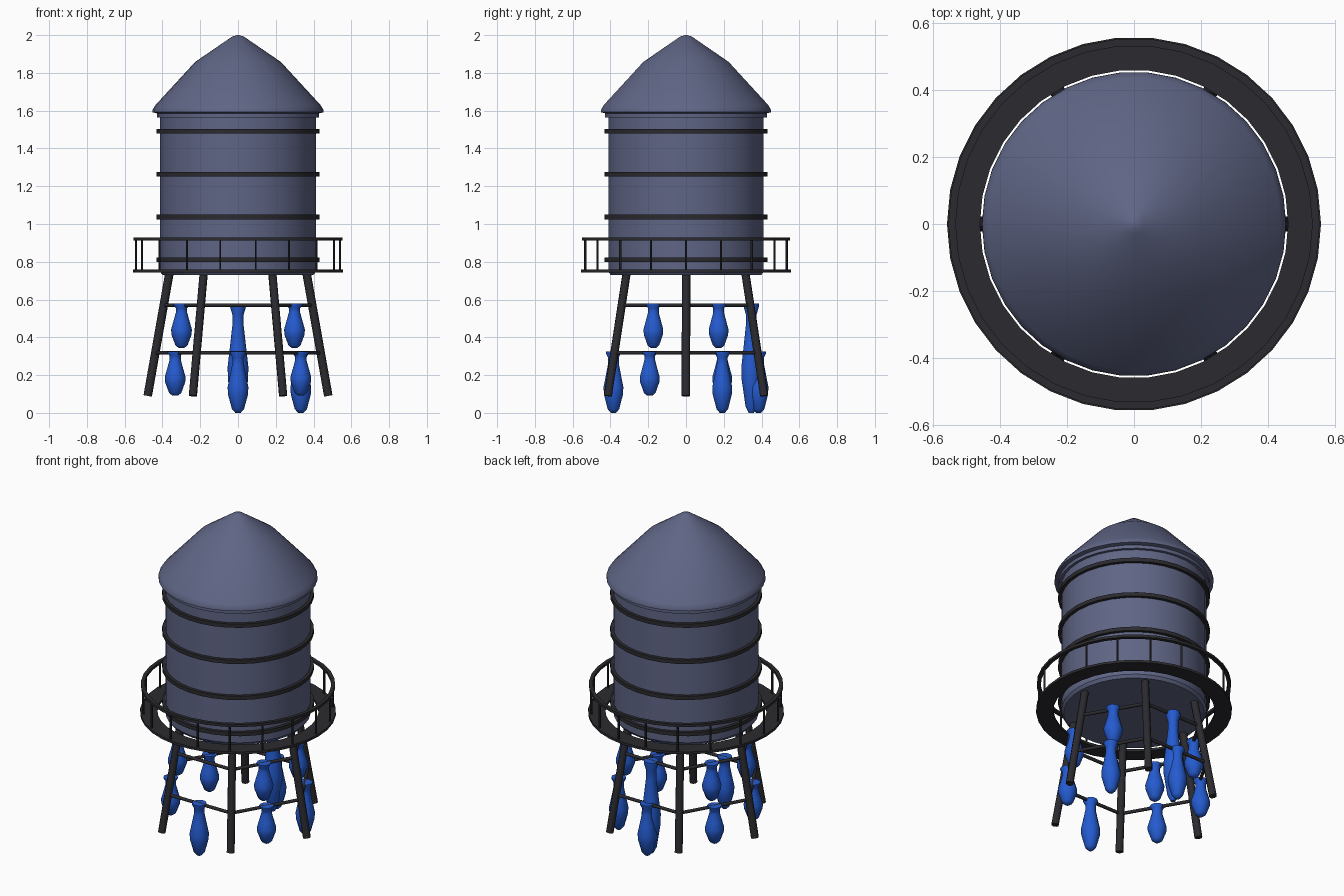
import bpy, math
from mathutils import Vector

cube = bpy.data.objects.get("Cube")
if cube:
    bpy.data.objects.remove(cube, do_unlink=True)


def material(name, rgb):
    m = bpy.data.materials.new(name)
    m.use_nodes = True
    m.diffuse_color = (*rgb, 1)
    m.node_tree.nodes["Principled BSDF"].inputs["Base Color"].default_value = (*rgb, 1)
    return m


SLATE = material("slate_blue", (0.115, 0.13, 0.235))
IRON = material("dark_iron", (0.024, 0.024, 0.029))
BLUE = material("bright_blue", (0.018, 0.105, 0.63))
SIDES = 34


def finish(obj, mat, angle=35):
    obj.data.materials.append(mat)
    bpy.ops.object.select_all(action="DESELECT")
    obj.select_set(True)
    bpy.context.view_layer.objects.active = obj
    bpy.ops.object.shade_smooth_by_angle(angle=math.radians(angle))
    return obj


def lathe(name, profile, mat, sides=SIDES, closed=False, at=(0, 0, 0), angle=35):
    """Revolve (radius, height) points, listed bottom to top on the outside, about z."""
    verts, faces = [], []
    for r, z in profile:
        for i in range(sides):
            a = math.tau * i / sides
            verts.append((r * math.cos(a), r * math.sin(a), z))
    n = len(profile)
    for j in range(n if closed else n - 1):
        k = (j + 1) % n
        for i in range(sides):
            i2 = (i + 1) % sides
            faces.append((j * sides + i, j * sides + i2, k * sides + i2, k * sides + i))
    if not closed:
        faces.append(tuple(reversed(range(sides))))
        faces.append(tuple(range((n - 1) * sides, n * sides)))
    mesh = bpy.data.meshes.new(name)
    mesh.from_pydata(verts, [], faces)
    obj = bpy.data.objects.new(name, mesh)
    obj.location = at
    bpy.context.collection.objects.link(obj)
    return finish(obj, mat, angle)


def ring(name, inner, outer, low, high, mat):
    return lathe(name, [(inner, low), (outer, low), (outer, high), (inner, high)],
                 mat, closed=True)


def rod(name, start, end, radius, sides=8):
    start, end = Vector(start), Vector(end)
    axis = end - start
    bpy.ops.mesh.primitive_cylinder_add(vertices=sides, radius=radius, depth=axis.length,
                                        location=(start + end) / 2)
    obj = bpy.context.object
    obj.name = name
    obj.rotation_euler = axis.to_track_quat("Z", "Y").to_euler()
    return finish(obj, IRON, 50)


def polar(radius, degrees, z):
    a = math.radians(degrees)
    return (radius * math.cos(a), radius * math.sin(a), z)


# Tank body, eave rim and roof
lathe("tank", [(0.4, 0.73), (0.413, 0.748), (0.413, 1.59)], SLATE)
ring("eave_rim", 0.405, 0.43, 1.565, 1.59, SLATE)
lathe("roof", [(0.425, 1.585), (0.453, 1.592), (0.452, 1.605), (0.437, 1.63),
               (0.227, 1.858), (0.03, 1.993), (0.005, 2.0)], SLATE)

# Hoops around the tank
for z in (0.81, 1.037, 1.263, 1.49):
    ring("hoop", 0.409, 0.432, z - 0.012, z + 0.012, IRON)

# Walkway with railing
ring("walkway", 0.459, 0.557, 0.743, 0.758, IRON)
ring("top_rail", 0.531, 0.553, 0.912, 0.928, IRON)
for i in range(18):
    rod("rail_post", polar(0.541, i * 20, 0.75), polar(0.541, i * 20, 0.92), 0.006, 6)


# Splayed legs and the braces between them
def leg_radius(z):
    return 0.363 + (0.74 - z) * 0.177


BRACES = {"upper": 0.57, "lower": 0.318}
for angle in range(0, 360, 60):
    rod("leg", polar(leg_radius(0.09), angle, 0.09),
        polar(leg_radius(0.745), angle, 0.745), 0.0225)
    for level, z in BRACES.items():
        rod(level + "_brace", polar(leg_radius(z), angle, z),
            polar(leg_radius(z), angle + 60, z), 0.01)

# Hanging drops: radius against share of the length, bottom to top
DROP = [(0.014, 0), (0.032, 0.06), (0.053, 0.3), (0.055, 0.42), (0.043, 0.6),
        (0.03, 0.8), (0.03, 0.9), (0.042, 0.97), (0.042, 1)]
LONG = {("upper", 90), ("lower", 30), ("lower", 90), ("lower", 270)}
for level, z in BRACES.items():
    for angle in range(30, 360, 60):
        if (level, angle) == ("upper", 270):
            continue
        length = (z + 0.008) if (level, angle) in LONG else 0.235
        reach = leg_radius(z) * math.cos(math.pi / 6) + 0.005
        lathe(level + "_drop", [(r, (t - 1) * length) for r, t in DROP], BLUE, sides=10,
              at=polar(reach, angle, z + 0.008), angle=50)
